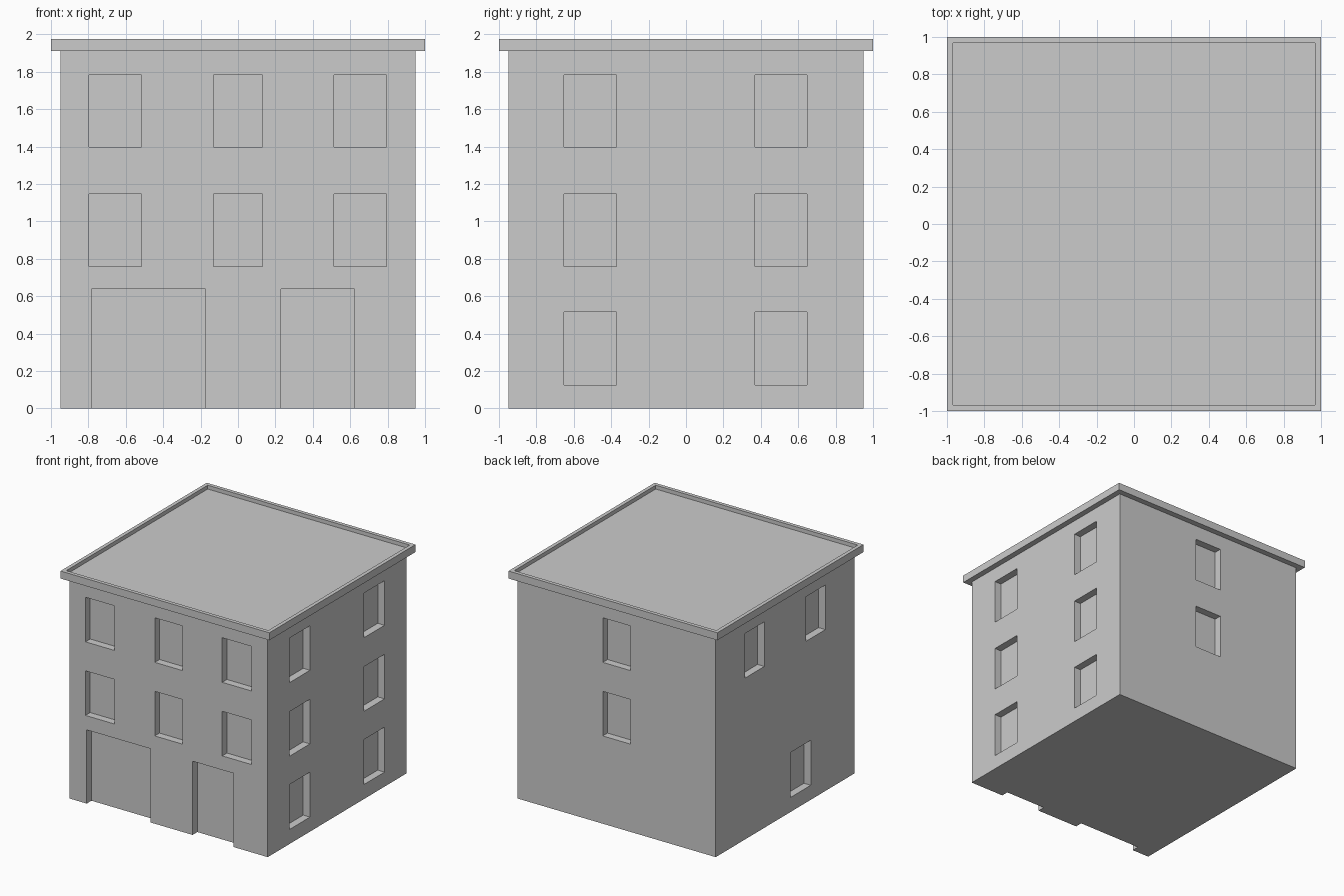
import bpy
import bmesh
from mathutils import Matrix, Vector

cube = bpy.data.objects.get("Cube")
if cube:
    bpy.data.objects.remove(cube, do_unlink=True)

WALL = 0.95        # half width of the walls
EAVE = 1.91        # top of the walls
TOP = 1.975        # top of the cornice
RECESS = 0.065     # depth of windows and doors

# One plain grey for the whole building
grey = bpy.data.materials.new("plain grey")
grey.use_nodes = True
grey.diffuse_color = (0.6, 0.6, 0.6, 1)
grey.node_tree.nodes["Principled BSDF"].inputs["Base Color"].default_value = grey.diffuse_color


def add_box(bm, low, high):
    low, high = Vector(low), Vector(high)
    place = Matrix.Translation((low + high) / 2) @ Matrix.Diagonal((*(high - low), 1))
    bmesh.ops.create_cube(bm, size=1, matrix=place)


def make_object(name, bm):
    mesh = bpy.data.meshes.new(name)
    bm.to_mesh(mesh)
    bm.free()
    mesh.materials.append(grey)
    obj = bpy.data.objects.new(name, mesh)
    bpy.context.collection.objects.link(obj)
    return obj


def add_opening(bm, side, start, end, bottom, top):
    """Cutter box through one wall, from start to end along that wall's axis."""
    inner, outer = WALL - RECESS, WALL + 0.1
    depth = (inner, outer) if side in ("back", "right") else (-outer, -inner)
    if side in ("front", "back"):
        add_box(bm, (start, depth[0], bottom), (end, depth[1], top))
    else:
        add_box(bm, (depth[0], start, bottom), (depth[1], end, top))


# Storey heights of the windows: ground, middle, upper
ground, middle, upper = (0.126, 0.515), (0.76, 1.146), (1.397, 1.783)

cutters = bmesh.new()
# Front: three window columns on two storeys, wide gate and door below
for storey in (middle, upper):
    for start, end in ((-0.796, -0.516), (-0.132, 0.132), (0.514, 0.794)):
        add_opening(cutters, "front", start, end, *storey)
for start, end in ((-0.784, -0.174), (0.23, 0.622)):
    add_opening(cutters, "front", start, end, -0.1, 0.638)
# Side at +x: two columns on all storeys
for storey in (ground, middle, upper):
    for start, end in ((-0.652, -0.372), (0.368, 0.648)):
        add_opening(cutters, "right", start, end, *storey)
# Back: one central column
for storey in (middle, upper):
    add_opening(cutters, "back", -0.132, 0.132, *storey)
# Side at -x: two upper windows and one on the ground floor
for start, end in ((-0.55, -0.285), (0.285, 0.55)):
    add_opening(cutters, "left", start, end, *upper)
add_opening(cutters, "left", -0.35, -0.07, *ground)
cutter = make_object("opening_cutters", cutters)

# Walls with the openings cut in
bm = bmesh.new()
add_box(bm, (-WALL, -WALL, 0), (WALL, WALL, EAVE))
walls = make_object("walls", bm)
cut = walls.modifiers.new("openings", "BOOLEAN")
cut.operation = "DIFFERENCE"
cut.solver = "EXACT"
cut.object = cutter
bpy.context.view_layer.objects.active = walls
bpy.ops.object.modifier_apply(modifier=cut.name)
bpy.data.objects.remove(cutter, do_unlink=True)

# Cornice slab with a sunken roof deck inside a low rim
bm = bmesh.new()
add_box(bm, (-1, -1, EAVE), (1, 1, TOP))
bm.normal_update()
deck = max(bm.faces, key=lambda f: f.calc_center_median().z)
bmesh.ops.inset_region(bm, faces=[deck], thickness=0.046)
pushed = bmesh.ops.extrude_face_region(bm, geom=[deck])
bmesh.ops.delete(bm, geom=[deck], context="FACES_ONLY")
bmesh.ops.translate(bm, vec=(0, 0, -0.033),
                    verts=[v for v in pushed["geom"] if isinstance(v, bmesh.types.BMVert)])
bmesh.ops.recalc_face_normals(bm, faces=bm.faces)
make_object("cornice_and_roof", bm)
